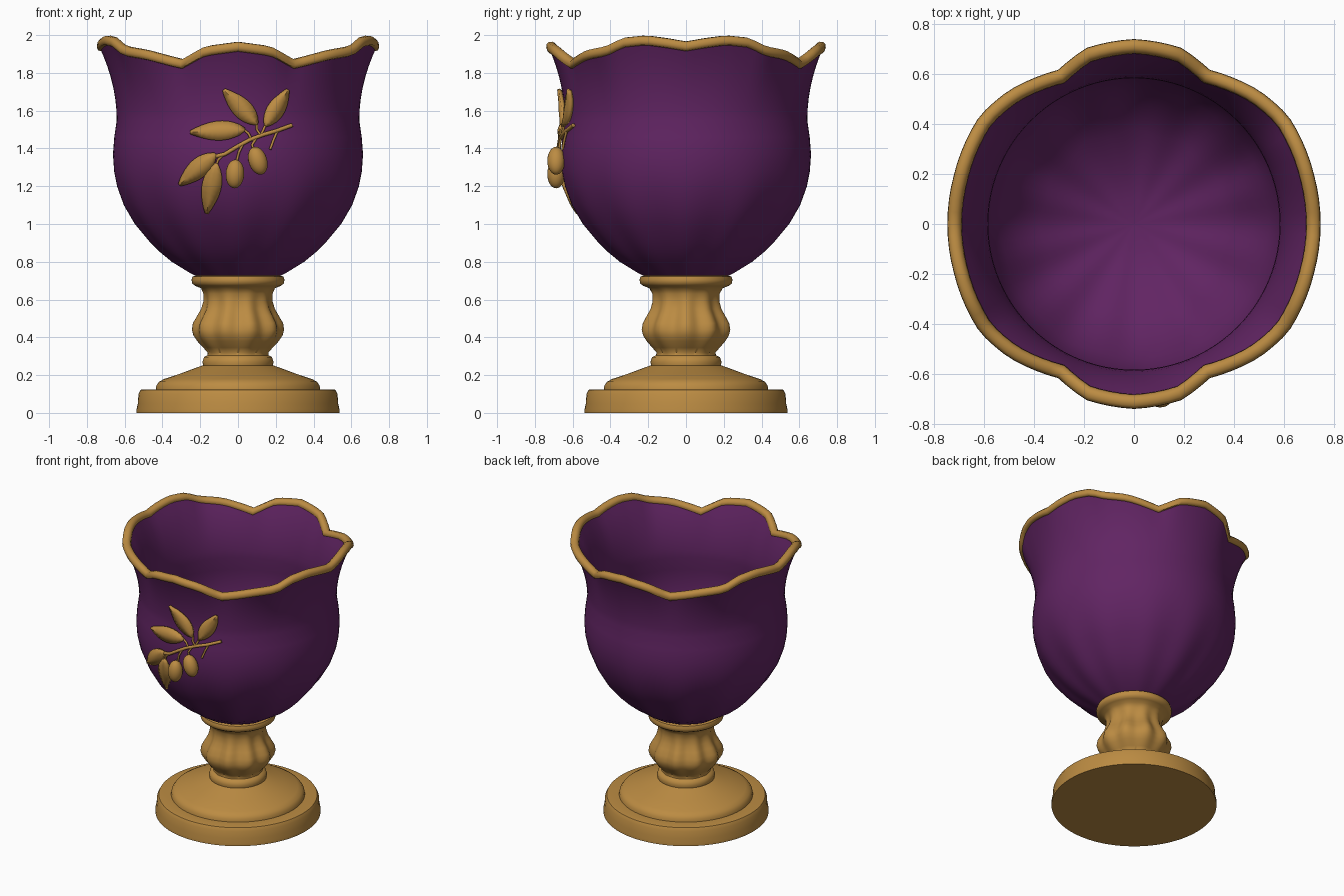
import bpy, bmesh, math
from mathutils import Vector

if "Cube" in bpy.data.objects:
    bpy.data.objects.remove(bpy.data.objects["Cube"])


def material(name, rgb):
    m = bpy.data.materials.new(name)
    m.diffuse_color = (*rgb, 1)
    m.use_nodes = True
    m.node_tree.nodes["Principled BSDF"].inputs["Base Color"].default_value = m.diffuse_color
    return m


GOLD = material("antique gold", (0.5, 0.26, 0.055))
PURPLE = material("deep purple", (0.12, 0.018, 0.125))
SEG = 96


def lerp_table(table, t):
    for (a, u), (b, v) in zip(table, table[1:]):
        if t <= b:
            return u + (v - u) * max(0, (t - a) / (b - a))
    return table[-1][1]


def finish(name, bm, mat, angle=40):
    bmesh.ops.remove_doubles(bm, verts=bm.verts, dist=0.0005)
    bmesh.ops.recalc_face_normals(bm, faces=bm.faces)
    me = bpy.data.meshes.new(name)
    bm.to_mesh(me)
    bm.free()
    me.materials.append(mat)
    ob = bpy.data.objects.new(name, me)
    bpy.context.collection.objects.link(ob)
    bpy.ops.object.select_all(action='DESELECT')
    ob.select_set(True)
    bpy.context.view_layer.objects.active = ob
    bpy.ops.object.shade_smooth_by_angle(angle=math.radians(angle))
    return ob


def revolve(name, rows, mat, closed=False, angle=40):
    """rows: functions of the angle that return (radius, height)"""
    bm = bmesh.new()
    rings = []
    for row in rows:
        ring = []
        for i in range(SEG):
            a = 2 * math.pi * i / SEG
            r, z = row(a)
            ring.append(bm.verts.new((r * math.cos(a), r * math.sin(a), z)))
        rings.append(ring)
    pairs = list(zip(rings, rings[1:])) + ([(rings[-1], rings[0])] if closed else [])
    for p, q in pairs:
        for i in range(SEG):
            j = (i + 1) % SEG
            bm.faces.new((p[i], p[j], q[j], q[i]))
    return finish(name, bm, mat, angle)


# Rim outline, mirrored in every quarter: degrees -> radius, height
RIM_R = [(0, .745), (15, .745), (35, .752), (47, .73), (56, .705), (64, .685),
         (69, .705), (75, .728), (90, .738)]
RIM_Z = [(0, 1.965), (8, 1.982), (17, 1.997), (27, 1.985), (35, 1.94), (47, 1.92),
         (57, 1.89), (64, 1.87), (70, 1.905), (76, 1.94), (90, 1.963)]


def quarter(a):
    d = math.degrees(a) % 180
    return min(d, 180 - d)


def rim(a):
    d = quarter(a)
    return lerp_table(RIM_R, d), lerp_table(RIM_Z, d)


# Bowl walls: fixed lower rows, then rows that flare to the scalloped rim
OUTER = [(.715, .2), (.74, .25), (.8, .345), (.85, .405), (.9, .455), (1.0, .54), (1.1, .6),
         (1.2, .638), (1.28, .655), (1.37, .662), (1.46, .655), (1.55, .642)]
INNER = [(.79, .001), (.795, .1), (.82, .2), (.9, .37), (1.0, .47), (1.1, .535),
         (1.2, .577), (1.35, .602), (1.46, .595), (1.55, .583)]


def low_row(z, r, amp):
    fade = max(0, 1 - abs(z - .92) / .4) * min(1, r * 3)
    return lambda a: (r + amp * fade * math.cos(12 * a), z)


def high_row(s, r0, inset):
    def row(a):
        rr, rz = rim(a)
        top = rz - .03
        return r0 + (rr - inset - r0) * s ** 2, 1.55 + (top - 1.55) * s
    return row


STEPS = [.15, .3, .45, .6, .75, .88, 1]
outer = [low_row(z, r, .008) for z, r in OUTER] + [high_row(s, .642, .012) for s in STEPS]
inner = [low_row(z, r, .012) for z, r in INNER] + [high_row(s, .583, .05) for s in STEPS]
revolve("bowl", outer + inner[::-1], PURPLE, angle=50)


# Gold lip that follows the scallops
def lip_row(dr, dz):
    return lambda a: (rim(a)[0] + dr, rim(a)[1] + dz)


LIP = [(-.02, -.05), (-.004, -.046), (.002, -.03), (0, -.012), (-.012, 0),
       (-.034, .002), (-.05, -.01), (-.056, -.03), (-.045, -.045)]
revolve("gold_lip", [lip_row(*p) for p in LIP], GOLD, closed=True, angle=60)


# Stepped foot and fluted stem
def flat_row(r, z):
    return lambda a: (r, z)


def flute_row(r, z):
    amp = .013 * max(0, 1 - abs(z - .48) / .19)
    return lambda a: (r + amp * math.cos(10 * a), z)


FOOT = [(.001, 0), (.537, 0), (.537, .02), (.53, .05), (.527, .1), (.515, .122), (.5, .125),
        (.435, .125), (.432, .145), (.418, .165), (.39, .18), (.3, .21), (.22, .24), (.185, .252)]
STEM = [(.185, .252), (.188, .27), (.18, .295), (.16, .305), (.158, .32), (.18, .345), (.21, .38),
        (.228, .41), (.234, .44), (.226, .475), (.205, .515), (.187, .55), (.178, .59), (.18, .63),
        (.195, .66), (.225, .672), (.243, .685), (.246, .705), (.24, .722), (.21, .73), (.001, .73)]
revolve("foot", [flat_row(*p) for p in FOOT], GOLD)
revolve("stem", [flute_row(*p) for p in STEM], GOLD, angle=50)


# Olive sprig draped on the front of the bowl
FRONT = OUTER + [(1.65, .644), (1.7, .652), (1.8, .675)]


def on_bowl(x, z, lift):
    r = lerp_table(FRONT, z) + lift
    return Vector((x, -math.sqrt(r * r - x * x), z))


def leaf(name, base, tip, width):
    b, t = Vector(base), Vector(tip)
    d = t - b
    side = Vector((-d.y, d.x)).normalized()
    bm = bmesh.new()
    rows = []
    n = 10
    for i in range(n + 1):
        u = i / n
        w = .5 * width * math.sin(math.pi * u ** .85) ** .8 if 0 < i < n else .003
        mid = b + d * u
        row = []
        for k, lift in ((-1, .012), (0, .022), (1, .012)):
            p = mid + side * k * w
            row.append(bm.verts.new(on_bowl(p.x, p.y, lift)))
        rows.append(row)
    for p, q in zip(rows, rows[1:]):
        for k in range(2):
            bm.faces.new((p[k], p[k + 1], q[k + 1], q[k]))
    ob = finish(name, bm, GOLD)
    mod = ob.modifiers.new("thickness", 'SOLIDIFY')
    mod.thickness = .02
    mod.offset = 0


LEAVES = [((.1, 1.53), (-.074, 1.71), .1), ((.145, 1.52), (.262, 1.71), .09),
          ((.035, 1.50), (-.25, 1.485), .1), ((-.12, 1.37), (-.307, 1.21), .1),
          ((-.115, 1.32), (-.165, 1.06), .1)]
for i, (b, t, w) in enumerate(LEAVES):
    leaf(f"leaf_{i + 1}", b, t, w)


def twig(name, points, radius):
    cu = bpy.data.curves.new(name, 'CURVE')
    cu.dimensions = '3D'
    cu.bevel_depth = radius
    cu.bevel_resolution = 2
    cu.use_fill_caps = True
    sp = cu.splines.new('POLY')
    sp.points.add(len(points) - 1)
    for p, (x, z) in zip(sp.points, points):
        p.co = (*on_bowl(x, z, .015), 1)
    cu.materials.append(GOLD)
    ob = bpy.data.objects.new(name, cu)
    bpy.context.collection.objects.link(ob)


twig("main_twig", [(.285, 1.523), (.2, 1.492), (.13, 1.472), (.06, 1.445), (0, 1.412),
                   (-.07, 1.37), (-.13, 1.355)], .011)
STALKS = [[(.12, 1.47), (.1, 1.5), (.1, 1.535)], [(.12, 1.47), (.135, 1.5), (.148, 1.53)],
          [(.07, 1.45), (.055, 1.48), (.03, 1.5)], [(-.08, 1.365), (-.105, 1.34), (-.115, 1.31)],
          [(.03, 1.43), (.005, 1.38), (-.01, 1.32)], [(.1, 1.46), (.075, 1.42), (.085, 1.38)],
          [(.21, 1.495), (.19, 1.45), (.17, 1.395)]]
for i, pts in enumerate(STALKS):
    twig(f"stalk_{i + 1}", pts, .007)

# Two olives hanging below the twig
for i, (x, z, tilt) in enumerate([(-.016, 1.265, 3), (.105, 1.335, -18)]):
    bm = bmesh.new()
    bmesh.ops.create_uvsphere(bm, u_segments=20, v_segments=14, radius=1)
    ob = finish(f"olive_{i + 1}", bm, GOLD)
    ob.scale = (.049, .047, .076)
    ob.rotation_euler = (0, math.radians(tilt), 0)
    ob.location = on_bowl(x, z, .036)
